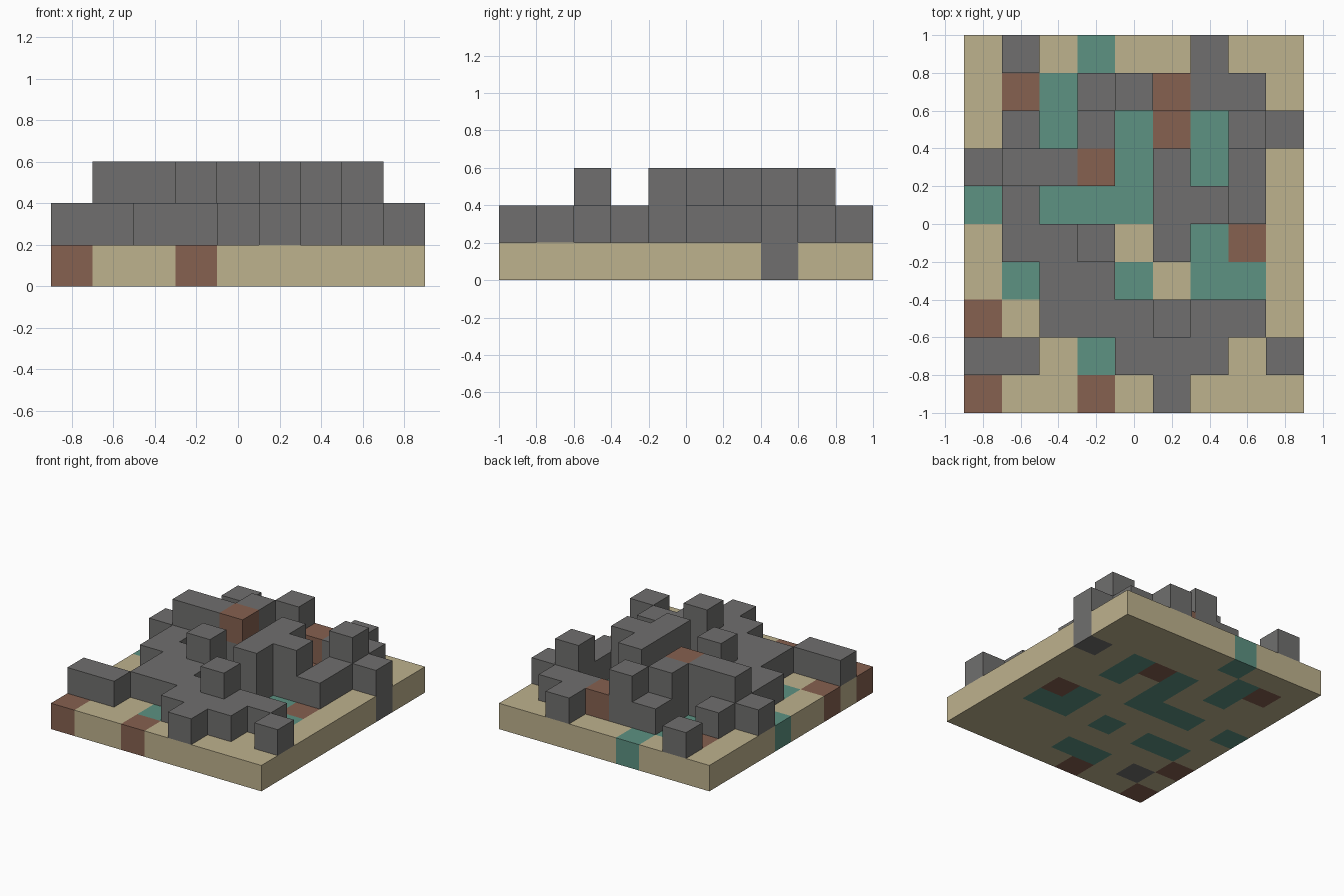
import bpy
import bmesh
from mathutils import Vector

if "Cube" in bpy.data.objects:
    bpy.data.objects.remove(bpy.data.objects["Cube"], do_unlink=True)

CELL = 0.2

# Flat colours, one letter each
COLOURS = {
    "S": ("sand", (0.515, 0.445, 0.27)),
    "G": ("grey_stone", (0.162, 0.159, 0.156)),
    "T": ("teal_water", (0.109, 0.287, 0.223)),
    "B": ("brown_earth", (0.238, 0.119, 0.08)),
}

# Block plans, back row first, left to right along x; a dot is empty
LAYERS = [
    ("ground_slab", """
        SSSTSSSSS
        SBTSSSSSS
        SSTSTBTSG
        SSSSTSTSS
        TSTTTSSSS
        SSSSSSTBS
        STTSTSTTS
        BSSSSSSSS
        SGSTTSSSS
        BSSBSSSSS"""),
    ("lower_blocks", """
        .G....G..
        ...GGBGG.
        .G.G...GG
        GGGG.G.G.
        .G...GGG.
        .GGG.G...
        ..GG.....
        ..GGGGGG.
        GG..GGG.G
        .....G..."""),
    ("upper_blocks", """
        .........
        ....G....
        ...G...G.
        .GGB.G...
        .....GG..
        ...G.G...
        .........
        .....G...
        .........
        ........."""),
]

# Materials
SLOTS = list(COLOURS)
materials = []
for name, rgb in COLOURS.values():
    mat = bpy.data.materials.new(name)
    mat.use_nodes = True
    mat.diffuse_color = (*rgb, 1)
    shader = mat.node_tree.nodes["Principled BSDF"]
    shader.inputs["Base Color"].default_value = (*rgb, 1)
    shader.inputs["Roughness"].default_value = 0.9
    materials.append(mat)

# Filled cells keyed by grid position
cells = {}
for level, (_, plan) in enumerate(LAYERS):
    rows = plan.split()[::-1]
    for row, line in enumerate(rows):
        for col, letter in enumerate(line):
            if letter != ".":
                cells[col, row, level] = letter

ORIGIN = Vector((-len(rows[0]) / 2, -len(rows) / 2, 0))


def add_side(bm, cell, axis, sign, slot):
    """Add one outward-facing square of a block."""
    normal, u, v = Vector(), Vector(), Vector()
    normal[axis] = sign / 2
    u[(axis + 1) % 3] = 0.5
    v[(axis + 2) % 3] = 0.5 * sign
    centre = ORIGIN + Vector(cell) + Vector((0.5, 0.5, 0.5)) + normal
    corners = (centre - u - v, centre + u - v, centre + u + v, centre - u + v)
    face = bm.faces.new([bm.verts.new(c * CELL) for c in corners])
    face.material_index = slot


def build_layer(name, level):
    """Build the exposed skin of every block in one layer."""
    bm = bmesh.new()
    for cell, letter in cells.items():
        if cell[2] != level:
            continue
        for axis in range(3):
            for sign in (-1, 1):
                neighbour = list(cell)
                neighbour[axis] += sign
                if tuple(neighbour) not in cells:
                    add_side(bm, cell, axis, sign, SLOTS.index(letter))
    bmesh.ops.remove_doubles(bm, verts=bm.verts, dist=CELL / 100)
    mesh = bpy.data.meshes.new(name)
    bm.to_mesh(mesh)
    bm.free()
    for mat in materials:
        mesh.materials.append(mat)
    bpy.context.collection.objects.link(bpy.data.objects.new(name, mesh))


for level, (name, _) in enumerate(LAYERS):
    build_layer(name, level)
